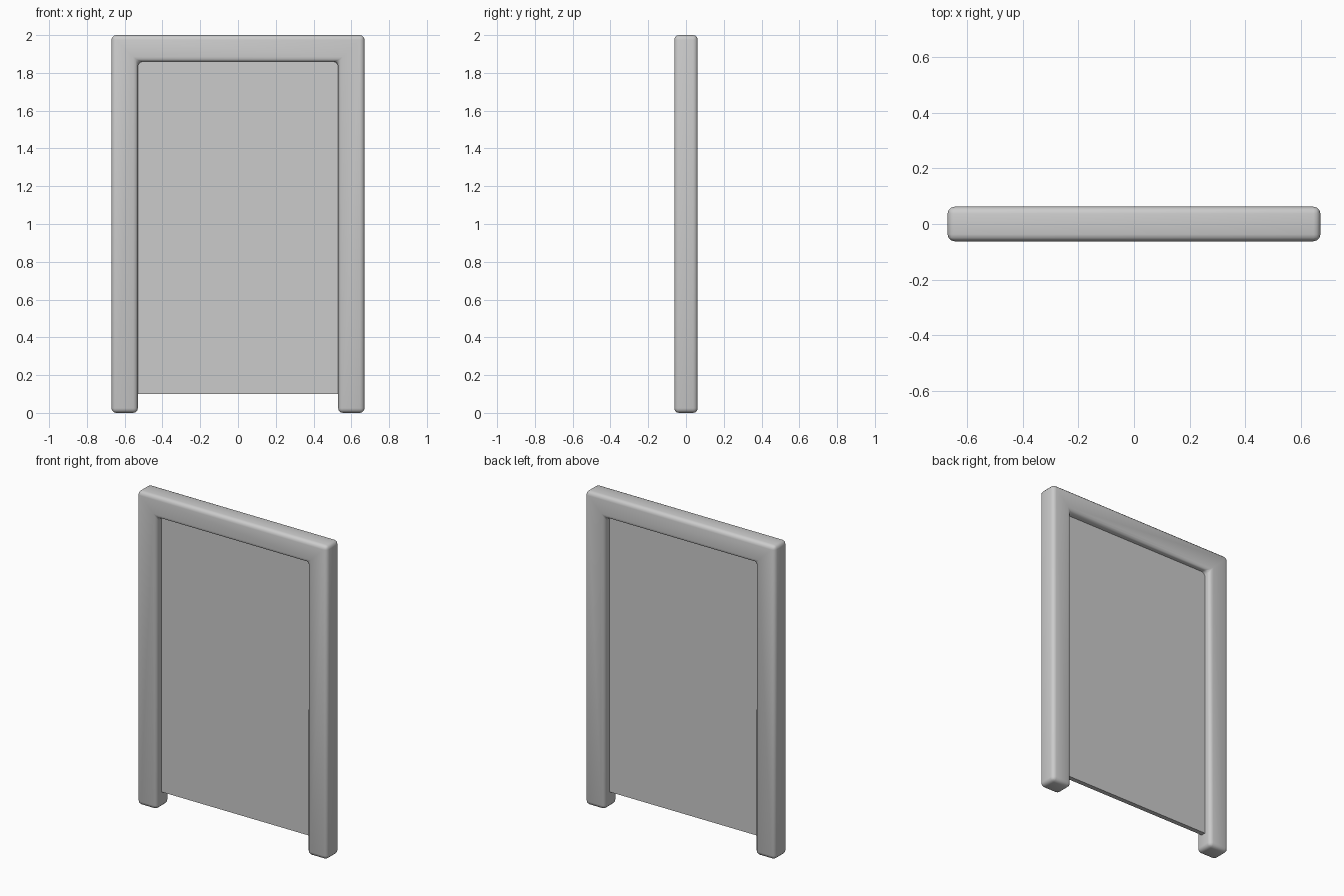
import bpy, bmesh

if "Cube" in bpy.data.objects:
    bpy.data.objects.remove(bpy.data.objects["Cube"])

W, IN, H, TOP, D = 0.67, 0.53, 2.0, 1.86, 0.062


def finish(name, bm):
    bmesh.ops.recalc_face_normals(bm, faces=bm.faces)
    me = bpy.data.meshes.new(name)
    bm.to_mesh(me)
    bm.free()
    ob = bpy.data.objects.new(name, me)
    bpy.context.collection.objects.link(ob)
    return ob


# Door frame: mitred U outline extruded through its depth, soft edges
bm = bmesh.new()
outer = [bm.verts.new((x, -D, z)) for x, z in [(-W, 0), (-W, H), (W, H), (W, 0)]]
inner = [bm.verts.new((x, -D, z)) for x, z in [(-IN, 0), (-IN, TOP), (IN, TOP), (IN, 0)]]
faces = [bm.faces.new((outer[i], outer[i + 1], inner[i + 1], inner[i])) for i in range(3)]
ext = bmesh.ops.extrude_face_region(bm, geom=faces)
bmesh.ops.translate(bm, vec=(0, 2 * D, 0),
                    verts=[g for g in ext["geom"] if isinstance(g, bmesh.types.BMVert)])
frame = finish("door_frame", bm)
for p in frame.data.polygons:
    p.use_smooth = True
bev = frame.modifiers.new("soft_edges", "BEVEL")
bev.width = 0.025
bev.segments = 3
bev.limit_method = "ANGLE"

# Door panel: thin flat slab tucked into the frame, raised off the floor
bm = bmesh.new()
bmesh.ops.create_cube(bm, size=1)
bmesh.ops.scale(bm, vec=(2 * IN + 0.04, 0.03, 1.78), verts=bm.verts)
bmesh.ops.translate(bm, vec=(0, 0, 0.10 + 0.89), verts=bm.verts)
finish("door_panel", bm)
